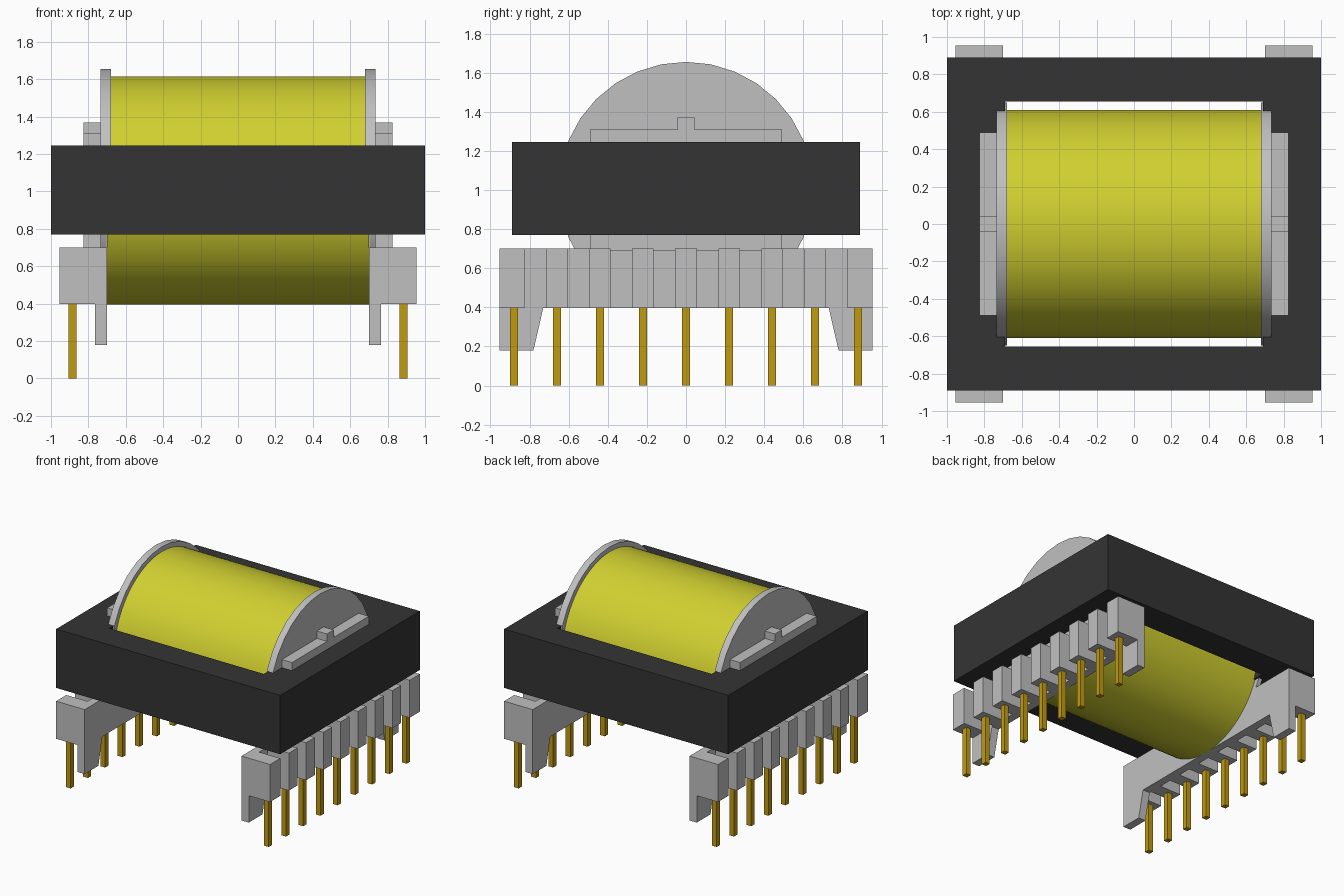
import bpy
import bmesh
from math import sin, cos, radians

cube = bpy.data.objects.get("Cube")
if cube:
    bpy.data.objects.remove(cube, do_unlink=True)


def material(name, rgb):
    m = bpy.data.materials.new(name)
    m.use_nodes = True
    color = (*rgb, 1)
    m.diffuse_color = color
    m.node_tree.nodes["Principled BSDF"].inputs["Base Color"].default_value = color
    return m


GREY = material("grey plastic", (0.53, 0.53, 0.53))
DARK = material("dark ferrite", (0.034, 0.034, 0.034))
YELLOW = material("yellow tape", (0.64, 0.63, 0.03))
GOLD = material("gold pin", (0.53, 0.33, 0.006))


def finish(name, bm, mat, smooth=False):
    bmesh.ops.recalc_face_normals(bm, faces=bm.faces)
    mesh = bpy.data.meshes.new(name)
    bm.to_mesh(mesh)
    bm.free()
    mesh.materials.append(mat)
    obj = bpy.data.objects.new(name, mesh)
    bpy.context.collection.objects.link(obj)
    if smooth:
        bpy.ops.object.select_all(action="DESELECT")
        obj.select_set(True)
        bpy.context.view_layer.objects.active = obj
        bpy.ops.object.shade_smooth_by_angle(angle=radians(30))
    return obj


def add_prism(bm, profile, x0, x1):
    """Extrude a (y, z) outline along x."""
    face = bm.faces.new([bm.verts.new((x0, y, z)) for y, z in profile])
    new = bmesh.ops.extrude_face_region(bm, geom=[face])["geom"]
    verts = [v for v in new if isinstance(v, bmesh.types.BMVert)]
    bmesh.ops.translate(bm, verts=verts, vec=(x1 - x0, 0, 0))


def rect(y0, y1, z0, z1):
    return [(y0, z0), (y1, z0), (y1, z1), (y0, z1)]


def prism(name, profile, x0, x1, mat, smooth=False):
    bm = bmesh.new()
    add_prism(bm, profile, x0, x1)
    return finish(name, bm, mat, smooth)


AXIS_Z = 1.005


def arc(radius, start, end, steps):
    angles = [radians(start + (end - start) * i / steps) for i in range(steps + 1)]
    return [(radius * cos(a), AXIS_Z + radius * sin(a)) for a in angles]


# Rectangular core frame with an open window
bm = bmesh.new()
rings = []
for hx, hy in ((1, 0.89), (0.69, 0.655)):
    for z in (0.77, 1.245):
        rings.append([bm.verts.new((sx * hx, sy * hy, z))
                      for sx, sy in ((-1, -1), (1, -1), (1, 1), (-1, 1))])
out_low, out_top, in_low, in_top = rings
for a, b in ((out_low, out_top), (out_top, in_top), (in_top, in_low), (in_low, out_low)):
    for i in range(4):
        j = (i + 1) % 4
        bm.faces.new((a[i], a[j], b[j], b[i]))
finish("core_frame", bm, DARK)

# Taped winding
prism("winding", arc(0.61, 0, 360, 96)[:-1], -0.70, 0.70, YELLOW, True)

PITCH = 0.22
wall_half = [(0.955, 0.70), (0.955, 0.18), (0.78, 0.18), (0.73, 0.397)]
wall = wall_half + [(-y, z) for y, z in reversed(wall_half)]

for s, side in ((1, "left"), (-1, "right")):
    # Bobbin flange, thicker above the core than below it
    prism(f"{side}_flange_upper", arc(0.65, -11.25, 191.25, 18),
          s * 0.68, s * 0.735, GREY, True)
    prism(f"{side}_flange_lower", arc(0.65, -45, 225, 24),
          s * 0.702, s * 0.735, GREY, True)

    # Rail with a locating nub
    prism(f"{side}_rail", rect(-0.49, 0.49, 0.69, 1.31), s * 0.73, s * 0.825, GREY)
    prism(f"{side}_nub", rect(-0.043, 0.043, 1.30, 1.37), s * 0.73, s * 0.825, GREY)

    # Base wall with a tapered foot at each end
    prism(f"{side}_base_wall", wall, s * 0.70, s * 0.765, GREY)

    # Comb teeth, one per pin
    bm = bmesh.new()
    for i in range(-4, 5):
        low, high = i * PITCH - 0.055, i * PITCH + 0.055
        if i == -4:
            low = -0.955
        if i == 4:
            high = 0.955
        add_prism(bm, rect(low, high, 0.397, 0.70), s * 0.76, s * 0.955)
    finish(f"{side}_base_teeth", bm, GREY)

    # Square pins
    bm = bmesh.new()
    for i in range(-4, 5):
        y = i * PITCH
        add_prism(bm, rect(y - 0.021, y + 0.021, 0, 0.42), s * 0.863, s * 0.905)
    finish(f"{side}_pins", bm, GOLD)
